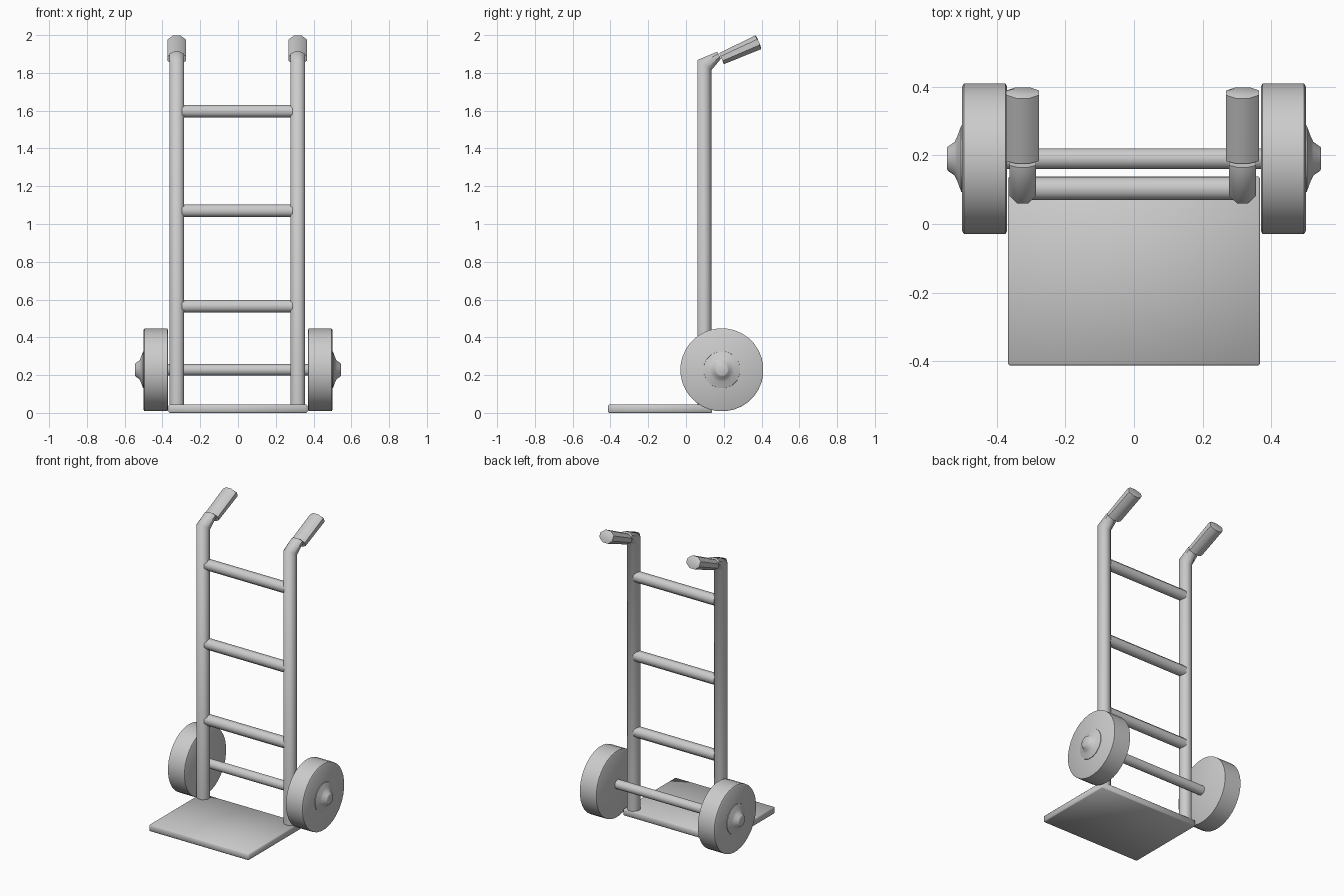
import bpy, bmesh, math
from mathutils import Vector

if "Cube" in bpy.data.objects:
    bpy.data.objects.remove(bpy.data.objects["Cube"])

grey = bpy.data.materials.new("light grey")
grey.diffuse_color = (0.6, 0.6, 0.6, 1)
grey.use_nodes = True
grey.node_tree.nodes["Principled BSDF"].inputs["Base Color"].default_value = grey.diffuse_color


def finish(name, bm, angle=50):
    """Turn a bmesh into a smooth-shaded object."""
    bmesh.ops.recalc_face_normals(bm, faces=bm.faces)
    me = bpy.data.meshes.new(name)
    bm.to_mesh(me)
    bm.free()
    ob = bpy.data.objects.new(name, me)
    me.materials.append(grey)
    bpy.context.collection.objects.link(ob)
    bpy.ops.object.select_all(action='DESELECT')
    ob.select_set(True)
    bpy.context.view_layer.objects.active = ob
    bpy.ops.object.shade_smooth_by_angle(angle=math.radians(angle))
    return ob


def loft(name, rings, angle=50):
    """Skin a list of closed rings of points and cap both ends."""
    bm = bmesh.new()
    loops = [[bm.verts.new(p) for p in r] for r in rings]
    n = len(loops[0])
    for a, b in zip(loops, loops[1:]):
        for i in range(n):
            j = (i + 1) % n
            bm.faces.new((a[i], a[j], b[j], b[i]))
    bm.faces.new(loops[0])
    bm.faces.new(loops[-1])
    return finish(name, bm, angle)


def tube(name, x, half_width, edges, n=8):
    """Tube along the yz plane, given its front and back edge points."""
    k = 1 / math.cos(math.pi / n)
    rings = []
    for f, b in edges:
        f, b = Vector((x, *f)), Vector((x, *b))
        mid, half = (f + b) / 2, (b - f) / 2
        ring = []
        for i in range(n):
            t = 2 * math.pi * (i + 0.5) / n
            ring.append(mid + half * math.cos(t) * k
                        + Vector((half_width * math.sin(t) * k, 0, 0)))
        rings.append(ring)
    return loft(name, rings)


def turned(name, y, z, profile, n, angle=50):
    """Solid of revolution about the x direction; profile is (x, radius)."""
    rings = []
    for x, r in profile:
        rings.append([(x, y + r * math.cos(2 * math.pi * (i + 0.5) / n),
                       z + r * math.sin(2 * math.pi * (i + 0.5) / n))
                      for i in range(n)])
    return loft(name, rings, angle)


# toe plate
bm = bmesh.new()
bmesh.ops.create_cube(bm, size=1)
for v in bm.verts:
    v.co = (v.co.x * 0.734, v.co.y * 0.55 - 0.137, v.co.z * 0.044 + 0.022)
bmesh.ops.bevel(bm, geom=bm.edges[:], offset=0.005, segments=1, affect='EDGES')
finish("toe_plate", bm)

for side, s, x in (("left", -1, -0.324), ("right", 1, 0.316)):
    # upright with its bent top
    tube(side + "_upright", x, 0.039,
         [((0.06, 0.02), (0.135, 0.02)),
          ((0.06, 1.868), (0.135, 1.815)),
          ((0.165, 1.912), (0.185, 1.875))])
    # hand grip, chamfered at the ends
    tube(side + "_grip", x, 0.048,
         [((0.176, 1.905), (0.2, 1.846)),
          ((0.366, 1.998), (0.398, 1.926)),
          ((0.376, 1.988), (0.394, 1.945))])
    # wheel with slightly rounded tyre edges
    turned(side + "_wheel", 0.19, 0.228,
           [(s * a, r) for a, r in ((0.37, 0.212), (0.374, 0.22),
                                    (0.495, 0.22), (0.5, 0.212))], 32)
    # stepped hub cap and nut
    turned(side + "_hub", 0.19, 0.228,
           [(s * a, r) for a, r in ((0.49, 0.1), (0.503, 0.098), (0.515, 0.065),
                                    (0.522, 0.05), (0.542, 0.036), (0.545, 0.03))], 16, 35)

# cross rungs
for i, z in enumerate((0.565, 1.07, 1.597)):
    turned("rung_%d" % (i + 1), 0.103, z, [(-0.3, 0.036), (0.295, 0.036)], 8)

# axle
turned("axle", 0.19, 0.228, [(-0.4, 0.031), (0.4, 0.031)], 12)
